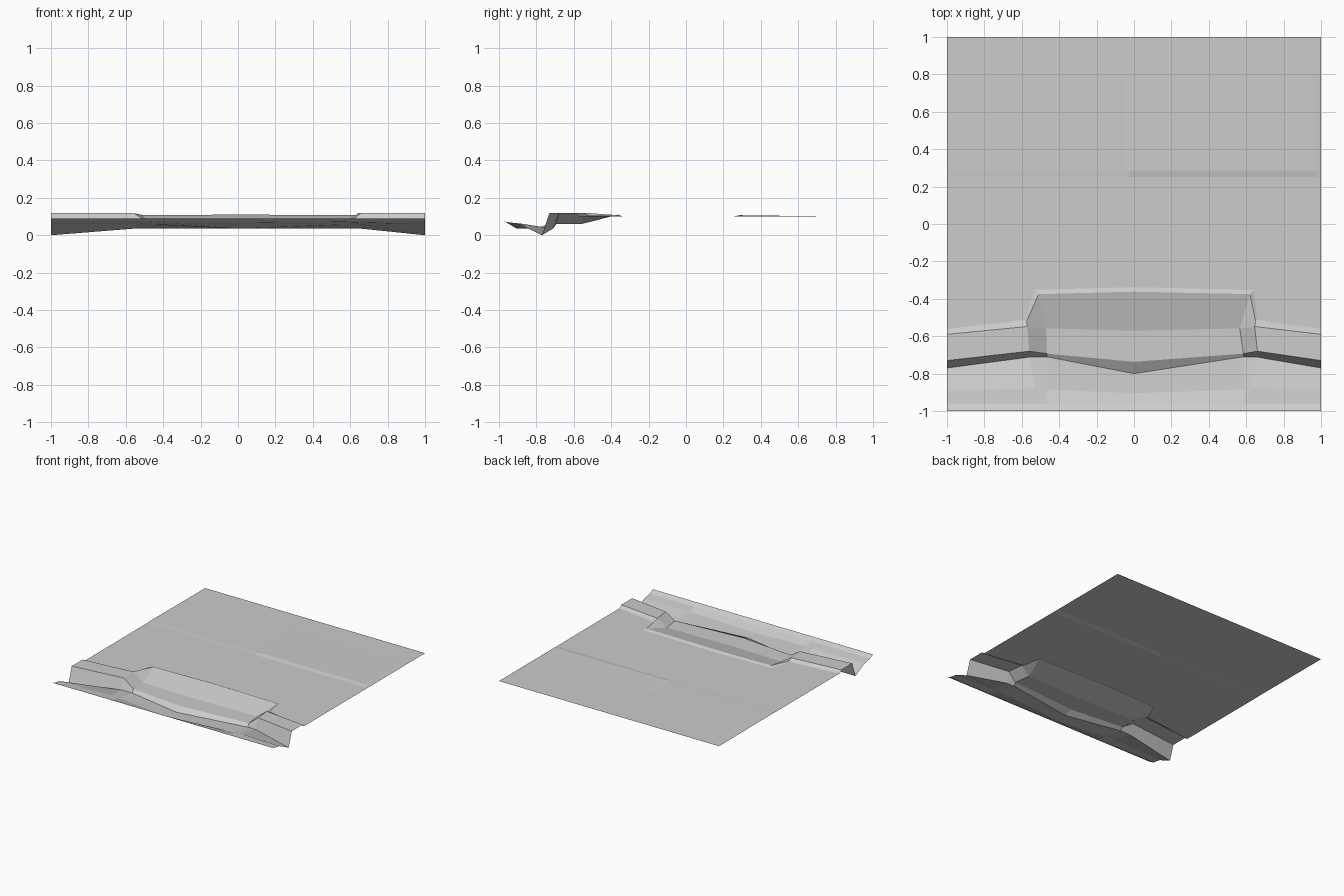
import bpy

if "Cube" in bpy.data.objects:
    bpy.data.objects.remove(bpy.data.objects["Cube"])

GROUND = 0.10   # level of the flat field
RIM = 0.12      # top of the bank
FLOOR = 0.06    # bottom of the hollow
VALLEY = 0.035  # ditch in front of the hollow

grey = bpy.data.materials.new("ground_grey")
grey.diffuse_color = (0.604, 0.604, 0.604, 1.0)
grey.use_nodes = True
grey.node_tree.nodes["Principled BSDF"].inputs["Base Color"].default_value = grey.diffuse_color


def sheet(name, columns):
    """Skin a grid of quads over columns of points that run front to back."""
    rows = len(columns[0])
    verts = [p for col in columns for p in col]
    faces = []
    for c in range(len(columns) - 1):
        for r in range(rows - 1):
            a = c * rows + r
            faces.append((a, a + rows, a + rows + 1, a + 1))
    mesh = bpy.data.meshes.new(name)
    mesh.from_pydata(verts, [], faces)
    mesh.materials.append(grey)
    obj = bpy.data.objects.new(name, mesh)
    bpy.context.collection.objects.link(obj)
    return obj


def edge(x):
    """Section through the ditch and bank at the outer sides."""
    profile = [(-1, .09), (-.96, .07), (-.89, .058), (-.77, 0), (-.73, RIM),
               (-.59, RIM), (-.57, GROUND), (-.56, GROUND), (.1, GROUND)]
    return [(x, y, z) for y, z in profile]


def rim(s, x, rear_x):
    """Section along the shoulder where the bank meets the hollow."""
    return [(s * (x - .06), -1, .09), (s * (x - .08), -.96, .07),
            (s * (x - .03), -.88, .062), (s * x, -.712, VALLEY),
            (s * x, -.68, RIM), (s * rear_x, -.548, RIM),
            (s * (rear_x + .005), -.52, .105), (s * (rear_x + .015), -.512, GROUND),
            (s * (x + .01), .1, GROUND)]


def hollow_side(s, x, floor_x, lip_x):
    """Section along the foot of the side wall of the hollow."""
    return [(s * x, -1, .09), (s * x, -.965, .072), (s * x, -.885, .058),
            (s * x, -.71, VALLEY), (s * x, -.693, FLOOR),
            (s * floor_x, -.558, FLOOR), (s * lip_x, -.375, .108),
            (s * (lip_x + .02), -.352, GROUND), (s * lip_x, .1, GROUND)]


centre = [(0, -1, .09), (0, -.96, .068), (0, -.905, .035), (0, -.80, VALLEY),
          (0, -.737, FLOOR), (0, -.57, FLOOR), (0, -.362, .11),
          (0, -.338, GROUND), (0, .1, GROUND)]

# Front strip: ditch, raised banks and the sunken hollow between them
sheet("ditch_and_bank", [
    edge(-1), rim(-1, .56, .57), hollow_side(-1, .465, .47, .51), centre,
    hollow_side(1, .585, .565, .62), rim(1, .66, .645), edge(1)])

# Back field: flat ground whose right half rises in a very low step
steps = [(-1, .002), (-.045, .001), (-.02, .007), (.965, .005), (1, 0)]
sheet("back_field", [
    [(x, .1, GROUND), (x, .252, GROUND), (x, .287, GROUND + rise),
     (x, .8, GROUND), (x, 1, GROUND)] for x, rise in steps])
